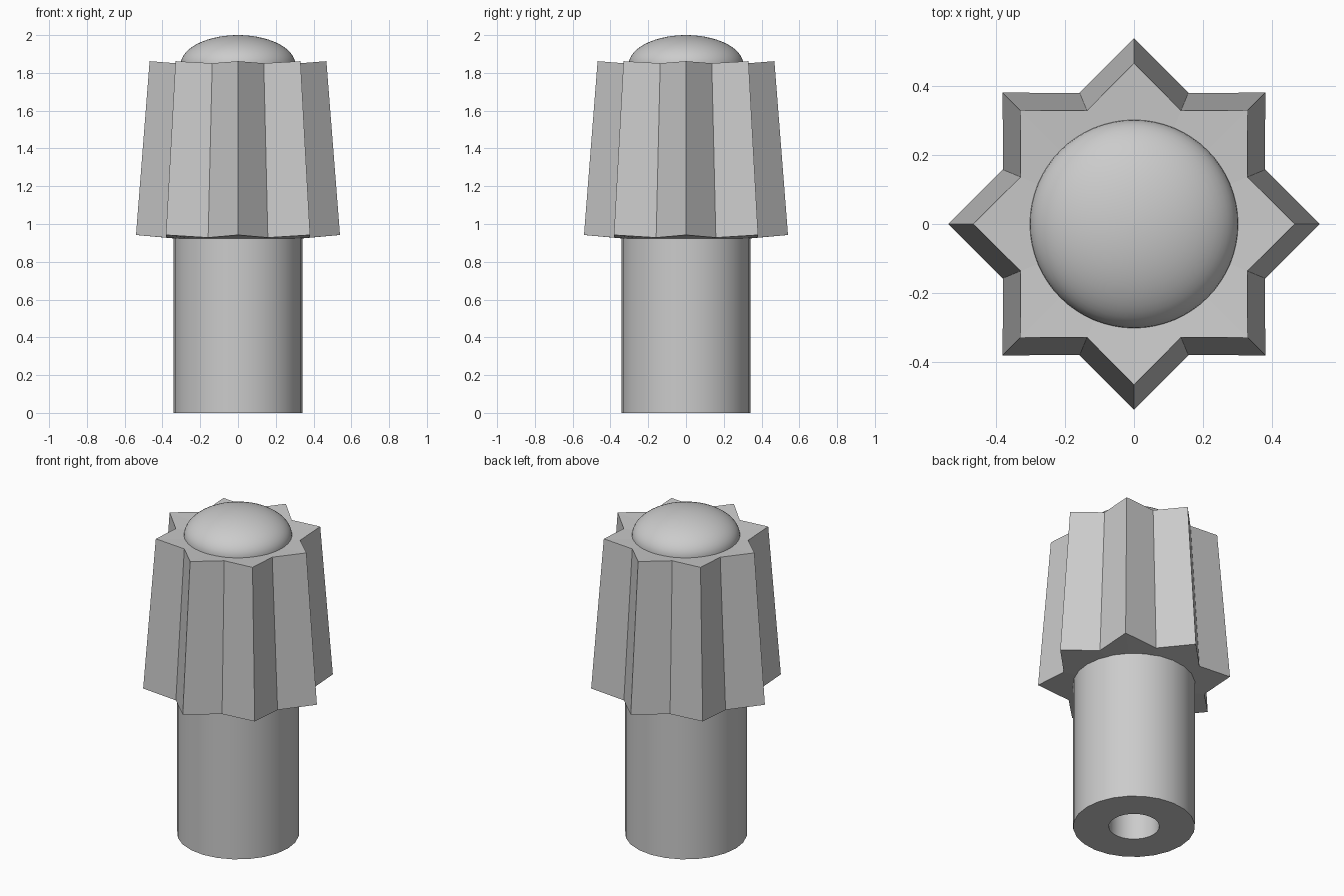
import bpy, bmesh
from math import sin, cos, pi, radians

default = bpy.data.objects.get("Cube")
if default:
    bpy.data.objects.remove(default, do_unlink=True)

grey = bpy.data.materials.new("plain grey")
grey.use_nodes = True
grey.diffuse_color = (0.6, 0.6, 0.6, 1)
grey.node_tree.nodes["Principled BSDF"].inputs["Base Color"].default_value = (0.6, 0.6, 0.6, 1)


def ring(bm, count, radius_z):
    """Closed ring of vertices; radius_z(i) gives radius and height."""
    verts = []
    for i in range(count):
        r, z = radius_z(i)
        a = 2 * pi * i / count
        verts.append(bm.verts.new((r * cos(a), r * sin(a), z)))
    return verts


def bridge(bm, a, b):
    for i in range(len(a)):
        j = (i + 1) % len(a)
        bm.faces.new((a[i], a[j], b[j], b[i]))


def finish(bm, name):
    bmesh.ops.recalc_face_normals(bm, faces=bm.faces[:])
    mesh = bpy.data.meshes.new(name)
    bm.to_mesh(mesh)
    bm.free()
    obj = bpy.data.objects.new(name, mesh)
    bpy.context.collection.objects.link(obj)
    mesh.materials.append(grey)
    return obj


def smooth(obj, angle):
    bpy.ops.object.select_all(action="DESELECT")
    obj.select_set(True)
    bpy.context.view_layer.objects.active = obj
    bpy.ops.object.shade_smooth_by_angle(angle=radians(angle))


def lathe(name, profile, sides):
    """Revolve (radius, height) points; both ends are capped."""
    bm = bmesh.new()
    rings = [ring(bm, sides, lambda i, p=p: p) for p in profile]
    for a, b in zip(rings, rings[1:]):
        bridge(bm, a, b)
    bm.faces.new(rings[0])
    bm.faces.new(rings[-1])
    obj = finish(bm, name)
    smooth(obj, 40)
    return obj


# Hollow stem: blind bore, bottom rim, outer wall, hidden top
lathe("stem", [(0.142, 0.9), (0.142, 0), (0.342, 0), (0.342, 0.96)], 24)

# Fluted head: tapered eight-pointed star with slightly raised tips
bm = bmesh.new()
star = lambda tip, valley: (lambda i: valley if i % 2 else tip)
rings = [
    ring(bm, 16, lambda i: (0.3, 0.92)),
    ring(bm, 16, star((0.54, 0.942), (0.413, 0.928))),
    ring(bm, 16, star((0.468, 1.862), (0.357, 1.851))),
    ring(bm, 16, lambda i: (0.28, 1.845)),
]
for a, b in zip(rings, rings[1:]):
    bridge(bm, a, b)
bm.faces.new(rings[0])
bm.faces.new(rings[-1])
finish(bm, "fluted_head")

# Flattened dome on top
steps = 14
dome = [(0.303, 1.83)] + [
    (0.303 * cos(t), 1.845 + 0.155 * sin(t))
    for t in (pi / 2 * k / steps for k in range(steps))
]
dome.append((0.004, 2.0))
lathe("dome_cap", dome, 64)
